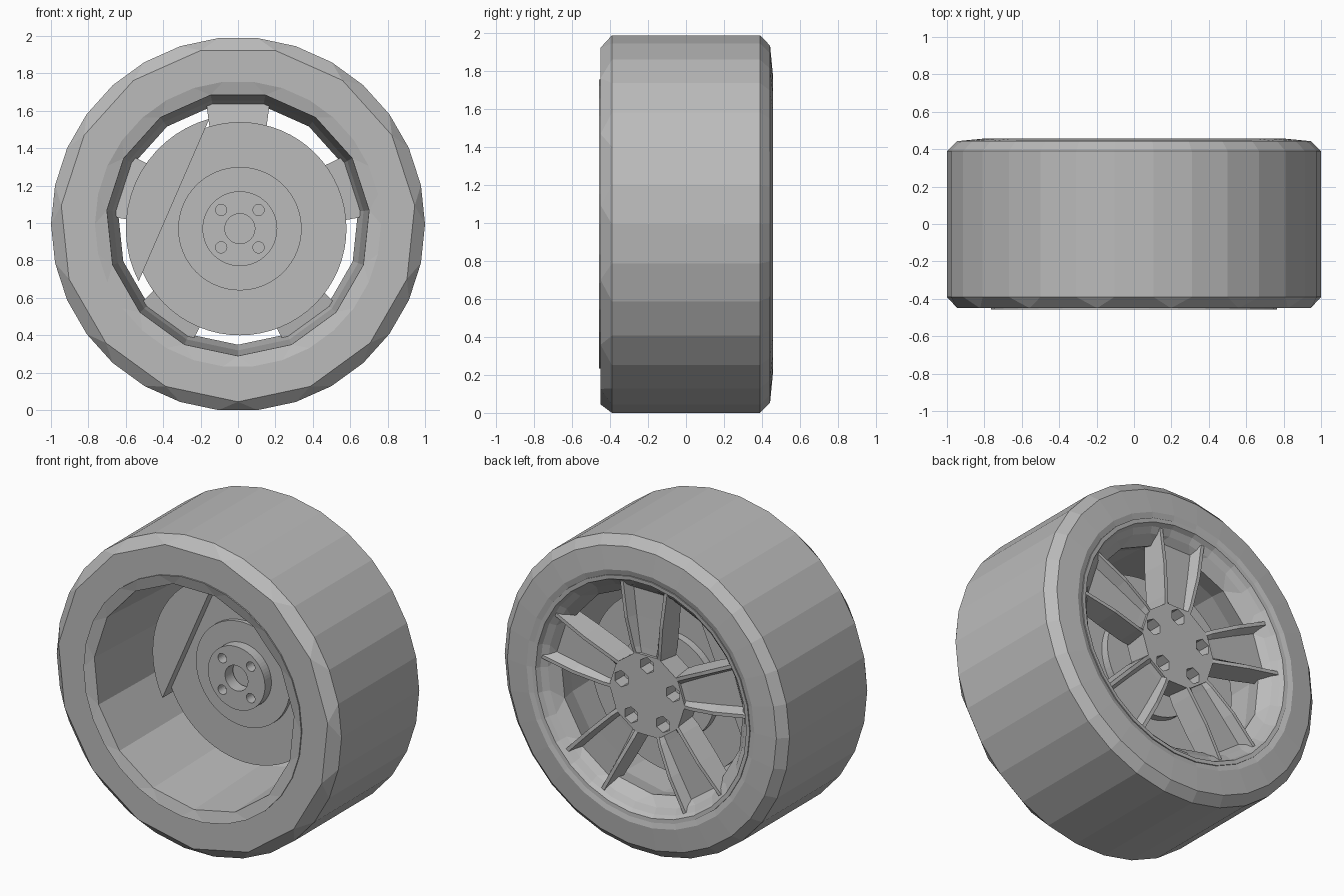
import bpy, bmesh, math
from math import cos, sin, pi, radians
from mathutils import Matrix, Vector

cube = bpy.data.objects.get("Cube")
if cube:
    bpy.data.objects.remove(cube, do_unlink=True)

ZC = 0.9945                       # wheel axle height
BX, BZ = 0.01, 0.97               # brake centre
SIDES = 30

grey = bpy.data.materials.new("plain_grey")
grey.use_nodes = True
grey.diffuse_color = (0.5, 0.5, 0.5, 1)
grey.node_tree.nodes["Principled BSDF"].inputs["Base Color"].default_value = (0.5, 0.5, 0.5, 1)


def finish(bm, name, helper=False):
    bmesh.ops.remove_doubles(bm, verts=bm.verts, dist=1e-5)
    bmesh.ops.recalc_face_normals(bm, faces=bm.faces)
    mesh = bpy.data.meshes.new(name)
    bm.to_mesh(mesh)
    bm.free()
    obj = bpy.data.objects.new(name, mesh)
    bpy.context.collection.objects.link(obj)
    mesh.materials.append(grey)
    if helper:
        obj.hide_render = True
        obj.display_type = 'WIRE'
        obj.hide_set(True)
    return obj


def loft(bm, rings, closed):
    """Skin a list of vertex rings; closed joins the last ring to the first."""
    count = len(rings)
    for i in range(count if closed else count - 1):
        a, b = rings[i], rings[(i + 1) % count]
        for j in range(len(a)):
            k = (j + 1) % len(a)
            bm.faces.new((a[j], a[k], b[k], b[j]))


def lathe(name, profile, sides=SIDES, cx=0.0, cz=ZC):
    """Revolve (radius, y, coarse) rings; coarse rings have half the sides."""
    bm = bmesh.new()
    step = 2 * pi / sides
    rings = []
    for r, y, coarse in profile:
        ring = []
        for j in range(sides):
            a = j * step
            if coarse:            # pairs of points meet on a half-count polygon
                a = -pi / 2 + round((a + pi / 2) / (2 * step)) * 2 * step
            ring.append(bm.verts.new((cx + r * cos(a), y, cz + r * sin(a))))
        rings.append(ring)
    loft(bm, rings, True)
    # coarse rings collapse some quads, so clean them up
    bmesh.ops.remove_doubles(bm, verts=bm.verts, dist=1e-5)
    bmesh.ops.dissolve_degenerate(bm, edges=bm.edges, dist=1e-5)
    return finish(bm, name)


def cutter(name, points, radius, y, depth, sides):
    bm = bmesh.new()
    for x, z in points:
        place = Matrix.Translation((x, y, z)) @ Matrix.Rotation(pi / 2, 4, 'X')
        bmesh.ops.create_cone(bm, cap_ends=True, segments=sides, radius1=radius,
                              radius2=radius, depth=depth, matrix=place)
    return finish(bm, name, helper=True)


def cut(obj, tool):
    mod = obj.modifiers.new("holes", 'BOOLEAN')
    mod.operation = 'DIFFERENCE'
    mod.solver = 'EXACT'
    mod.object = tool


# Tyre with a coarse inboard shoulder
lathe("tyre", [(0.75, -0.44, False), (0.765, -0.45, False), (0.95, -0.45, True),
               (1.0, -0.39, False), (1.0, 0.39, False), (0.945, 0.443, False),
               (0.80, 0.457, False), (0.75, 0.443, False)])

# Rim barrel with lips on both edges
lathe("rim_barrel", [(0.765, -0.458, False), (0.705, -0.44, True), (0.675, 0.22, True),
                     (0.645, 0.34, True), (0.69, 0.40, False), (0.725, 0.425, False),
                     (0.74, 0.452, False), (0.765, 0.454, False)])

# Five channelled spokes: two raised ribs beside a sunken panel
bm = bmesh.new()
stations = [  # radius, half width, rib top, panel, back
    (0.20, 0.085, 0.38, 0.375, 0.25),
    (0.29, 0.105, 0.40, 0.37, 0.25),
    (0.48, 0.135, 0.425, 0.365, 0.27),
    (0.70, 0.165, 0.425, 0.36, 0.30),
]
for n in range(5):
    turn = Matrix.Translation((0, 0, ZC)) @ Matrix.Rotation(n * 2 * pi / 5, 4, 'Y')
    rings = []
    for r, w, top, panel, back in stations:
        half = [(w + 0.012, back), (w, top), (w - 0.022, top), (w - 0.045, panel)]
        section = half + [(-t, y) for t, y in reversed(half)]
        rings.append([bm.verts.new(turn @ Vector((t, y, r))) for t, y in section])
    loft(bm, rings, False)
    bm.faces.new(rings[0])
    bm.faces.new(rings[-1])
spokes = finish(bm, "spokes")

# Centre of the wheel, one flat side facing each spoke and each gap
bm = bmesh.new()
place = Matrix.Translation((0, 0.315, ZC)) @ Matrix.Rotation(pi / 2, 4, 'X') \
    @ Matrix.Rotation(radians(18), 4, 'Z')
bmesh.ops.create_cone(bm, cap_ends=True, segments=10, radius1=0.265, radius2=0.25,
                      depth=0.15, matrix=place)
for v in bm.verts:                # slim the inboard end
    if v.co.y < 0.3:
        v.co.x *= 1.04
        v.co.z = ZC + (v.co.z - ZC) * 1.04
centre = finish(bm, "wheel_centre")

# Lug wells sit at the root of each spoke
around = [pi / 2 + n * 2 * pi / 5 for n in range(5)]
wells = cutter("lug_well_cutter", [(0.19 * cos(a), ZC + 0.19 * sin(a)) for a in around],
               0.052, 0.38, 0.17, 6)
cut(centre, wells)
cut(spokes, wells)

# Lug nuts at the bottom of the wells
bm = bmesh.new()
for a in around:
    place = Matrix.Translation((0.19 * cos(a), 0.305, ZC + 0.19 * sin(a))) \
        @ Matrix.Rotation(pi / 2, 4, 'X')
    bmesh.ops.create_cone(bm, cap_ends=True, segments=6, radius1=0.025, radius2=0.025,
                          depth=0.05, matrix=place)
finish(bm, "lug_nuts")


def washer(name, outer, inner, front, back):
    return lathe(name, [(inner, front, False), (outer, front, False),
                        (outer, back, False), (inner, back, False)], 64, BX, BZ)


# Brake disc, its raised bell and the bolted flange
washer("brake_disc", 0.57, 0.1, 0.06, 0.12)
washer("disc_bell", 0.33, 0.1, 0.035, 0.17)
flange = washer("hub_flange", 0.2, 0.08, -0.03, 0.05)
bolts = [(BX + i * 0.1, BZ + k * 0.1) for i in (-1, 1) for k in (-1, 1)]
cut(flange, cutter("bolt_hole_cutter", bolts, 0.03, -0.03, 0.14, 24))

# Axle core closes the middle bore
bm = bmesh.new()
place = Matrix.Translation((BX, 0.16, BZ)) @ Matrix.Rotation(pi / 2, 4, 'X')
bmesh.ops.create_cone(bm, cap_ends=True, segments=32, radius1=0.11, radius2=0.11,
                      depth=0.2, matrix=place)
finish(bm, "axle_core")

# Brake caliper: a circular segment over the disc edge
bm = bmesh.new()
mid, spread, radius = radians(156.5), radians(51), 0.61
arc = [mid + spread * (2 * i / 16 - 1) for i in range(17)]
rings = [[bm.verts.new((BX + radius * cos(a), y, BZ + radius * sin(a))) for a in arc]
         for y in (0.0, 0.15)]
loft(bm, rings, False)
for ring in rings:
    bm.faces.new(ring)
finish(bm, "brake_caliper")
